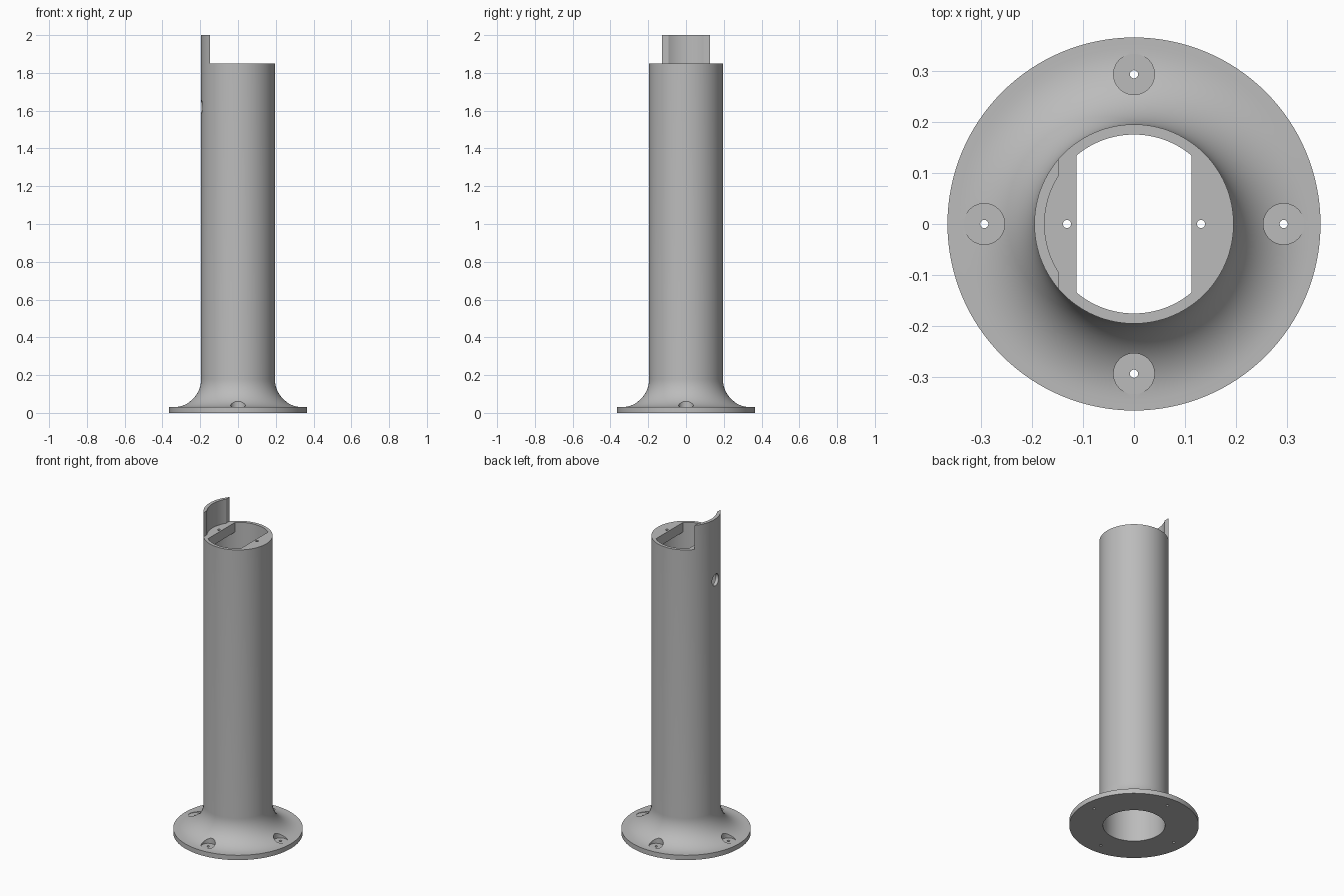
import bpy, bmesh, math
from mathutils import Matrix, Vector

if "Cube" in bpy.data.objects:
    bpy.data.objects.remove(bpy.data.objects["Cube"], do_unlink=True)

grey = bpy.data.materials.new("plain_grey")
grey.use_nodes = True
grey.diffuse_color = (0.5, 0.5, 0.5, 1)
grey.node_tree.nodes["Principled BSDF"].inputs["Base Color"].default_value = (0.5, 0.5, 0.5, 1)

OUTER, INNER, RIM = 0.195, 0.175, 0.365
TOP, LEDGE_X, TAB_X = 1.85, 0.113, -0.148


def finish(bm, name):
    bmesh.ops.recalc_face_normals(bm, faces=bm.faces)
    mesh = bpy.data.meshes.new(name)
    bm.to_mesh(mesh)
    bm.free()
    obj = bpy.data.objects.new(name, mesh)
    bpy.context.collection.objects.link(obj)
    mesh.materials.append(grey)
    return obj


def lathe(name, profile, steps=128):
    bm = bmesh.new()
    verts = [bm.verts.new((r, 0, z)) for r, z in profile]
    edges = [bm.edges.new((a, b)) for a, b in zip(verts, verts[1:] + verts[:1])]
    bmesh.ops.spin(bm, geom=verts + edges, axis=(0, 0, 1), cent=(0, 0, 0),
                   angle=math.tau, steps=steps)
    bmesh.ops.remove_doubles(bm, verts=bm.verts, dist=1e-5)
    return finish(bm, name)


def cylinder(name, radius, depth, center, sideways=False):
    bm = bmesh.new()
    matrix = Matrix.Translation(center)
    if sideways:
        matrix = matrix @ Matrix.Rotation(math.pi / 2, 4, "Y")
    bmesh.ops.create_cone(bm, cap_ends=True, segments=40, radius1=radius,
                          radius2=radius, depth=depth, matrix=matrix)
    return finish(bm, name)


def box(name, low, high):
    bm = bmesh.new()
    low, high = Vector(low), Vector(high)
    size = Matrix.Diagonal((*(high - low), 1))
    bmesh.ops.create_cube(bm, size=1, matrix=Matrix.Translation((low + high) / 2) @ size)
    return finish(bm, name)


def cut(obj, cutter):
    cutter.hide_render = True
    mod = obj.modifiers.new("cut", "BOOLEAN")
    mod.operation, mod.solver, mod.object = "DIFFERENCE", "EXACT", cutter
    graph = bpy.context.evaluated_depsgraph_get()
    mesh = bpy.data.meshes.new_from_object(obj.evaluated_get(graph))
    obj.modifiers.clear()
    obj.data = mesh
    bpy.data.objects.remove(cutter, do_unlink=True)


def smooth(obj):
    bpy.ops.object.select_all(action="DESELECT")
    obj.select_set(True)
    bpy.context.view_layer.objects.active = obj
    bpy.ops.object.shade_smooth_by_angle(angle=math.radians(30))


# Hollow post with flared foot
flare = 0.15
foot = 0.03
curve = []
for i in range(17):
    a = math.pi / 2 * i / 16
    curve.append((OUTER + flare * (1 - math.sin(a)), foot + flare * (1 - math.cos(a))))
post = lathe("post", [(INNER, 0), (RIM, 0), (RIM, foot)] + curve + [(OUTER, 2), (INNER, 2)])

# Upright tab left standing above the rim
cut(post, box("rim_cutter", (TAB_X, -1, TOP), (1, 1, 3)))

# Cable hole in the side wall
cut(post, cylinder("cable_cutter", 0.036, 0.2, (-OUTER, -0.015, 1.62), True))

# Countersunk bolt holes in the foot
for i in range(4):
    a = i * math.pi / 2
    x, y = 0.293 * math.cos(a), 0.293 * math.sin(a)
    cut(post, cylinder("recess_cutter", 0.04, 0.2, (x, y, 0.128)))
    cut(post, cylinder("bolt_cutter", 0.008, 0.2, (x, y, 0)))
smooth(post)

# Screw ledges inside the rim
for side, name in ((1, "left_ledge"), (-1, "right_ledge")):
    bm = bmesh.new()
    radius = INNER + 0.0005
    half = math.acos(LEDGE_X / radius)
    ring = []
    for i in range(33):
        a = half * (i / 16 - 1)
        ring.append(bm.verts.new((side * radius * math.cos(a), radius * math.sin(a), TOP)))
    face = bm.faces.new(ring)
    made = bmesh.ops.extrude_face_region(bm, geom=[face], use_keep_orig=True)
    lower = [v for v in made["geom"] if isinstance(v, bmesh.types.BMVert)]
    bmesh.ops.translate(bm, verts=lower, vec=(0, 0, -0.06))
    ledge = finish(bm, name)
    cut(ledge, cylinder("screw_cutter", 0.008, 0.4, (side * 0.131, 0, TOP)))
    smooth(ledge)
